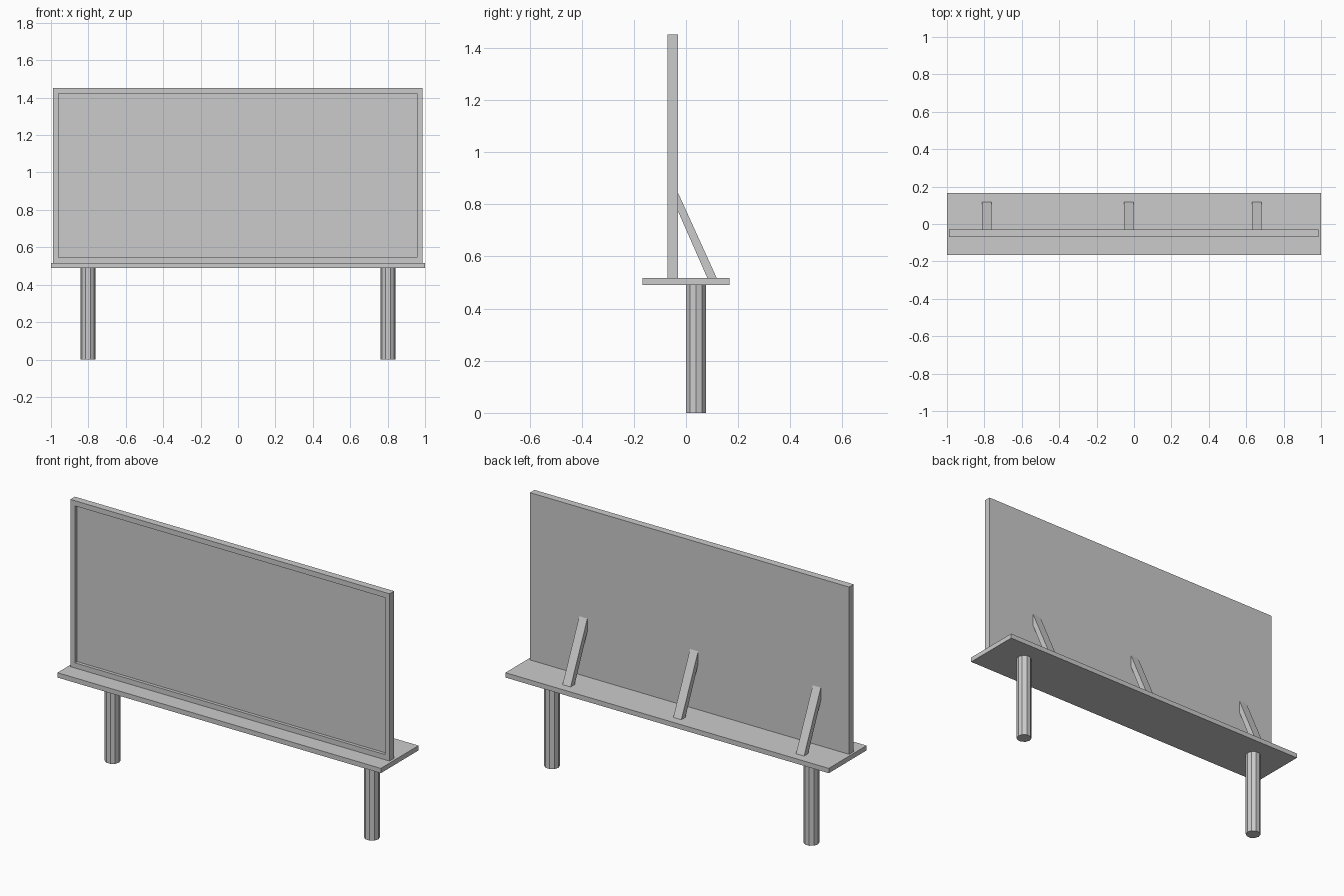
import bpy, bmesh
from mathutils import Matrix

old = bpy.data.objects.get("Cube")
if old:
    bpy.data.objects.remove(old, do_unlink=True)

GREY = (0.6, 0.6, 0.6, 1.0)
mat = bpy.data.materials.new("plain grey")
mat.use_nodes = True
mat.diffuse_color = GREY
mat.node_tree.nodes["Principled BSDF"].inputs["Base Color"].default_value = GREY


def finish(name, bm):
    bmesh.ops.recalc_face_normals(bm, faces=bm.faces)
    mesh = bpy.data.meshes.new(name)
    bm.to_mesh(mesh)
    bm.free()
    mesh.materials.append(mat)
    obj = bpy.data.objects.new(name, mesh)
    bpy.context.collection.objects.link(obj)
    return obj


def box(lo, hi):
    bm = bmesh.new()
    bmesh.ops.create_cube(bm, size=1)
    for v in bm.verts:
        v.co = [lo[i] if v.co[i] < 0 else hi[i] for i in range(3)]
    return bm


# Platform
finish("platform", box((-1, -0.167, 0.49), (1, 0.167, 0.517)))

# Display board with a recessed front
bm = box((-0.988, -0.07, 0.517), (0.986, -0.03, 1.452))
bm.normal_update()
front = min(bm.faces, key=lambda f: f.normal.y)
bmesh.ops.inset_region(bm, faces=[front], thickness=0.041, depth=0)
bmesh.ops.translate(bm, verts=bmesh.ops.extrude_discrete_faces(bm, faces=[front])["faces"][0].verts,
                    vec=(0, 0.018, 0))
finish("display_board", bm)

# Ten-sided posts, vertices pointing sideways
for name, x in (("right_post", -0.802), ("left_post", 0.802)):
    bm = bmesh.new()
    bmesh.ops.create_cone(bm, cap_ends=True, segments=10, radius1=0.04, radius2=0.04, depth=0.49,
                          matrix=Matrix.Translation((x, 0.038, 0.245)) @ Matrix.Rotation(1.5707963, 4, "Z"))
    finish(name, bm)

# Slanted braces behind the board
PROFILE = [(-0.03, 0.843), (-0.03, 0.772), (0.082, 0.517), (0.118, 0.517)]
for name, x in (("right_brace", -0.788), ("middle_brace", -0.029), ("left_brace", 0.656)):
    bm = bmesh.new()
    side = bm.faces.new([bm.verts.new((x - 0.025, y, z)) for y, z in PROFILE])
    ext = bmesh.ops.extrude_face_region(bm, geom=[side])["geom"]
    bmesh.ops.translate(bm, verts=[g for g in ext if isinstance(g, bmesh.types.BMVert)], vec=(0.05, 0, 0))
    finish(name, bm)
